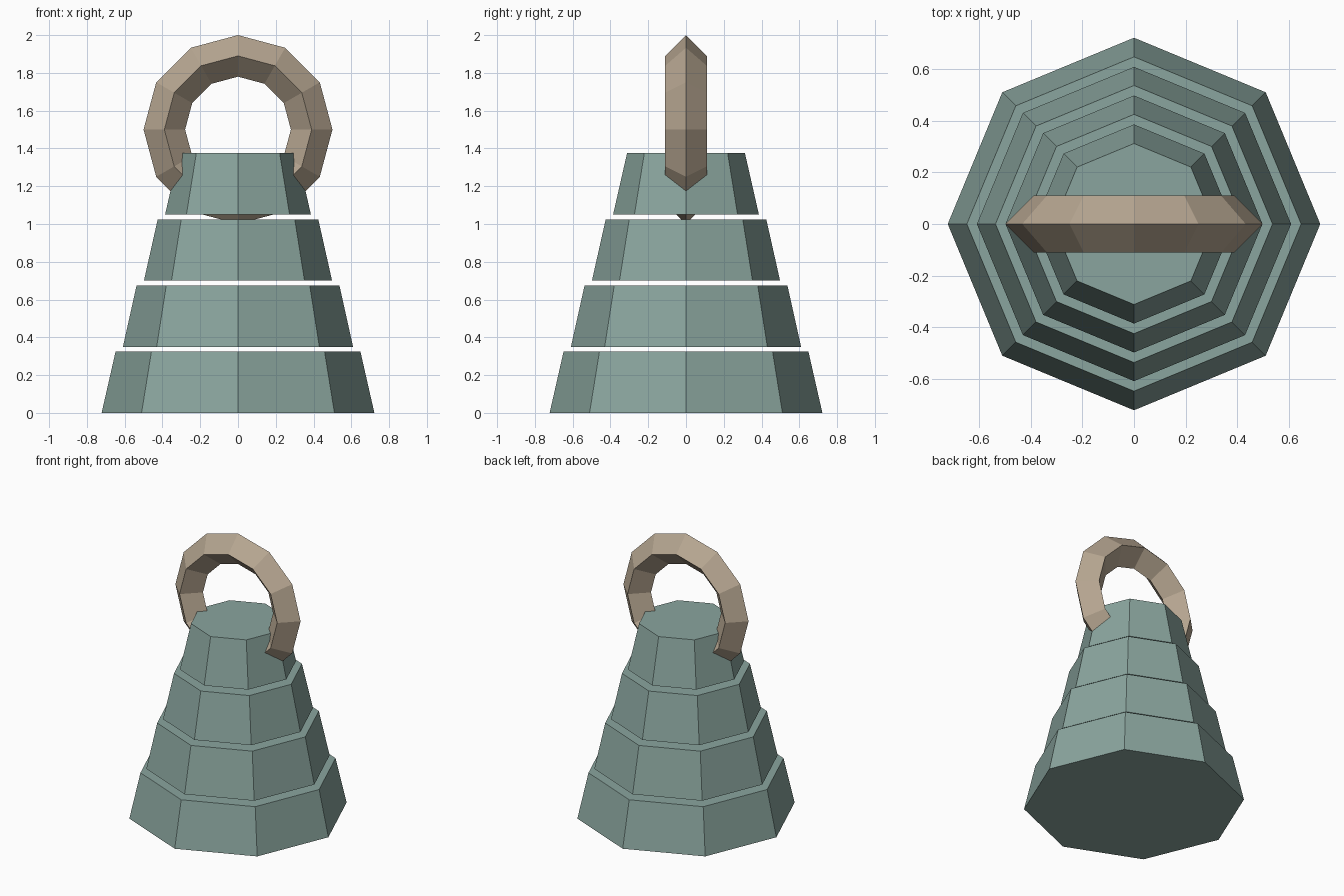
import bpy
import math

if "Cube" in bpy.data.objects:
    bpy.data.objects.remove(bpy.data.objects["Cube"])


def material(name, color):
    m = bpy.data.materials.new(name)
    m.diffuse_color = (*color, 1.0)
    m.use_nodes = True
    m.node_tree.nodes["Principled BSDF"].inputs["Base Color"].default_value = m.diffuse_color
    return m


teal = material("grey_teal", (0.254, 0.376, 0.342))
tan = material("warm_tan", (0.468, 0.381, 0.283))

# Four stacked eight-sided tapered tiers, separated by thin gaps
SIDES, TIER_H, STEP = 8, 0.325, 0.35
tiers = [(0.722, 0.648), (0.609, 0.537), (0.498, 0.425), (0.386, 0.312)]
for i, (r_bottom, r_top) in enumerate(tiers):
    bpy.ops.mesh.primitive_cone_add(
        vertices=SIDES, radius1=r_bottom, radius2=r_top, depth=TIER_H,
        location=(0, 0, i * STEP + TIER_H / 2))
    tier = bpy.context.object
    tier.name = f"body_tier_{i + 1}"
    tier.data.materials.append(teal)

# Upright ring through the top tier: twelve segments, diamond section
bpy.ops.mesh.primitive_torus_add(
    major_segments=12, minor_segments=4, major_radius=0.39, minor_radius=0.11,
    location=(0, 0, 1.5), rotation=(math.pi / 2, 0, 0))
ring = bpy.context.object
ring.name = "handle_ring"
ring.data.materials.append(tan)
for p in ring.data.polygons:
    p.use_smooth = False
